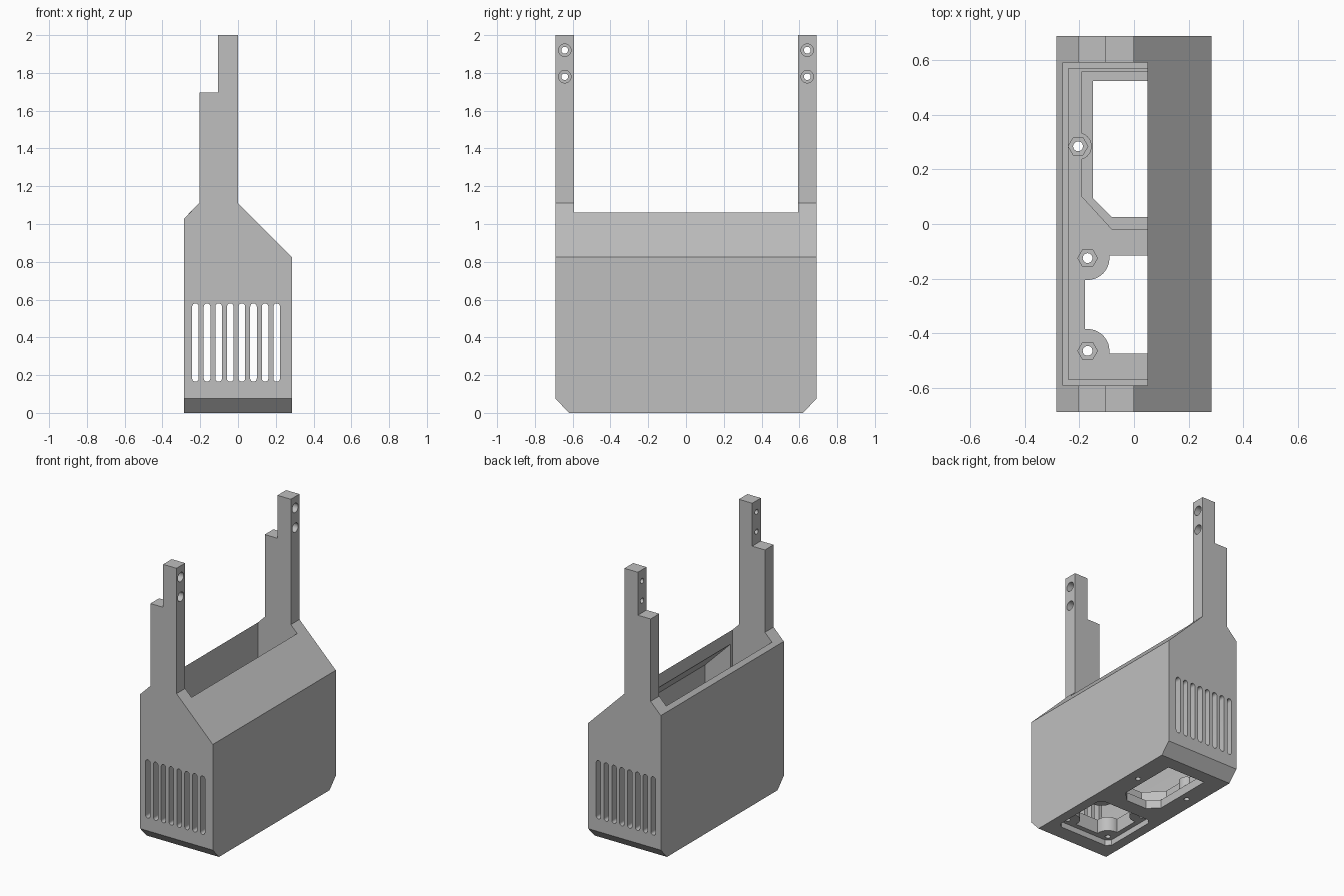
import bpy, bmesh
from math import sin, cos, pi, radians

if "Cube" in bpy.data.objects:
    bpy.data.objects.remove(bpy.data.objects["Cube"], do_unlink=True)

grey = bpy.data.materials.new("light_grey_plastic")
grey.use_nodes = True
colour = (0.52, 0.52, 0.52, 1)
grey.diffuse_color = colour
grey.node_tree.nodes["Principled BSDF"].inputs["Base Color"].default_value = colour

PLACE = {
    "X": lambda u, v, h: (h, u, v),
    "Y": lambda u, v, h: (u, h, v),
    "Z": lambda u, v, h: (u, v, h),
}


def prism(name, points, axis, lo, hi):
    """Extrude a flat outline along an axis."""
    bm = bmesh.new()
    base = bm.faces.new([bm.verts.new(PLACE[axis](u, v, lo)) for u, v in points])
    top = bmesh.ops.extrude_face_region(bm, geom=[base])["geom"]
    move = PLACE[axis](0, 0, hi - lo)
    bmesh.ops.translate(bm, vec=move, verts=[g for g in top if isinstance(g, bmesh.types.BMVert)])
    bmesh.ops.recalc_face_normals(bm, faces=bm.faces)
    mesh = bpy.data.meshes.new(name)
    bm.to_mesh(mesh)
    bm.free()
    mesh.materials.append(grey)
    obj = bpy.data.objects.new(name, mesh)
    bpy.context.collection.objects.link(obj)
    return obj


def arc(cu, cv, r, start, end, steps):
    angles = [radians(start + (end - start) * i / steps) for i in range(steps + 1)]
    return [(cu + r * cos(a), cv + r * sin(a)) for a in angles]


def ring(cu, cv, r, sides=24):
    return arc(cu, cv, r, 0, 360, sides)[:-1]


def box(u0, u1, v0, v1):
    return [(u0, v0), (u1, v0), (u1, v1), (u0, v1)]


def mirrored(half):
    return half + [(-u, v) for u, v in reversed(half)]


def cut(points, axis, lo, hi):
    """Subtract a prism from the housing."""
    tool = prism("cutter", points, axis, lo, hi)
    tool.hide_render = True
    mod = housing.modifiers.new("cut", "BOOLEAN")
    mod.operation, mod.solver, mod.object = "DIFFERENCE", "EXACT", tool
    bpy.ops.object.modifier_apply(modifier=mod.name)
    bpy.data.objects.remove(tool, do_unlink=True)


# Housing with its two stepped arms, as one end-on silhouette
HALF = 0.69
FLOOR = 0.14
silhouette = [(-0.285, 0), (0.285, 0), (0.285, 0.825), (0, 1.11), (0, 2), (-0.105, 2),
              (-0.105, 1.695), (-0.205, 1.695), (-0.205, 1.11), (-0.285, 1.03)]
housing = prism("housing", silhouette, "Y", -HALF, HALF)
bpy.context.view_layer.objects.active = housing
housing.select_set(True)

# Top opening between the arms, and the inner cavity under the sloped roof
cut(box(-0.26, 0.05, -0.593, 0.593), "Z", 0.75, 3)
cavity = [(-0.24, FLOOR), (0.25, FLOOR), (0.25, 0.766), (0.045, 0.971), (-0.24, 0.971)]
cut(cavity, "Y", -0.57, 0.57)

# Chamfered bottom ends
for side in (-1, 1):
    wedge = [(0.606, -0.015), (0.704, 0.09), (0.75, 0.09), (0.75, -0.015)]
    cut([(side * y, z) for y, z in wedge], "X", -1, 1)

# Ventilation slots through both ends
for i in range(8):
    x, r = -0.2255 + i * 0.0615, 0.0175
    slot = arc(x, 0.58 - r, r, 0, 180, 8) + arc(x, 0.165 + r, r, 180, 360, 8)
    cut(slot, "Y", -1, 1)

# Fan mount: square pocket below, opening with rounded corner bosses above
FAN_Y = -0.295
c, p = 0.03, 0.215
pocket = mirrored([(p - c, -p), (p, c - p), (p, p - c), (p - c, p)])
cut([(x, y + FAN_Y) for x, y in pocket], "Z", -0.1, 0.04)
corner = arc(0.17, 0.17, 0.08, -82.8, -187.2, 12)
opening = []
for k in range(4):
    co, si = cos(k * pi / 2), sin(k * pi / 2)
    opening += [(x * co - y * si, x * si + y * co + FAN_Y) for x, y in corner]
cut(opening, "Z", 0.02, 0.3)

# Power socket: thinned floor with screw bosses, and a chamfered opening
SCREW_X, SCREW_Y = 0.205, 0.285
recess = [(0.08, -0.02), (0.19, 0.1)]
recess += arc(SCREW_X, SCREW_Y, 0.05, 252.5, 107.5, 12) + [(0.19, 0.56)]
cut(mirrored(recess), "Z", 0.06, 0.3)
cut(mirrored([(0.08, 0.025), (0.15, 0.095), (0.15, 0.525)]), "Z", -0.1, 0.3)

# Floor screw holes with hexagonal nut seats
screws = [(SCREW_X, SCREW_Y), (0.17, FAN_Y + 0.17), (0.17, FAN_Y - 0.17)]
for x, y in screws:
    for side in (-1, 1):
        cut(ring(side * x, y, 0.018), "Z", -0.1, 0.3)
        cut(ring(side * x, y, 0.036, 6), "Z", 0.09, 0.3)

# Counterbored holes near the arm tips
for side in (-1, 1):
    for z in (1.78, 1.92):
        cut(ring(side * 0.642, z, 0.018), "X", -0.5, 0.5)
        cut(ring(side * 0.642, z, 0.033), "X", -0.045, 0.5)

bpy.ops.object.shade_smooth_by_angle(angle=radians(30))
